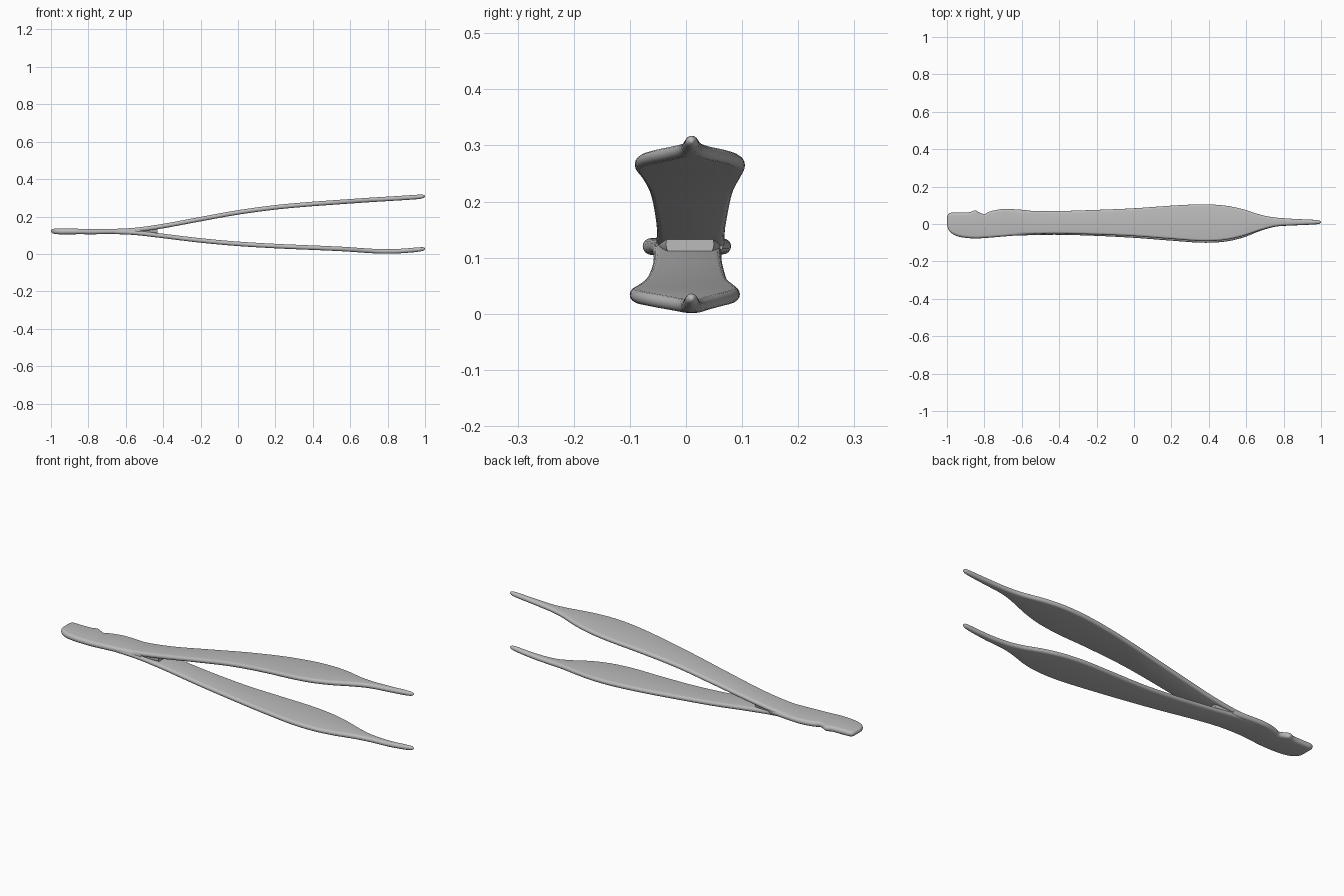
import bpy
import bmesh
import math
from mathutils import Vector

cube = bpy.data.objects.get("Cube")
if cube:
    bpy.data.objects.remove(cube, do_unlink=True)

steel = bpy.data.materials.new("brushed_steel_grey")
steel.use_nodes = True
GREY = (0.5, 0.5, 0.5, 1)
steel.diffuse_color = GREY
steel.node_tree.nodes["Principled BSDF"].inputs["Base Color"].default_value = GREY


def spline(rows, steps=6):
    """Catmull-Rom curve through rows of equal length."""
    pts = [Vector(r) for r in rows]
    out = []
    for i in range(len(pts) - 1):
        a, b = pts[max(i - 1, 0)], pts[i]
        c, d = pts[i + 1], pts[min(i + 2, len(pts) - 1)]
        for k in range(steps):
            t = k / steps
            out.append(0.5 * (2 * b + (c - a) * t + (2 * a - 5 * b + 4 * c - d) * t ** 2
                              + (3 * b - a - 3 * c + d) * t ** 3))
    return out + [pts[-1]]


def section(bm, x, front, back, z, thick, arc=8):
    """Flat strip cross-section with fully rounded edges."""
    mid, half = (front + back) / 2, (back - front) / 2
    r = min(thick / 2, half)
    ring = []
    for side in (1, -1):
        for k in range(arc + 1):
            a = math.pi * (k / arc - 0.5)
            y = mid + side * (half - r + r * math.cos(a))
            ring.append(bm.verts.new((x, y, z + side * thick / 2 * math.sin(a))))
    return ring


def blade(name, stations):
    """Loft through stations of (x, front y, back y, z, thickness)."""
    bm = bmesh.new()
    rings = [section(bm, *s) for s in stations]
    n = len(rings[0])
    for p, q in zip(rings, rings[1:]):
        for i in range(n):
            j = (i + 1) % n
            bm.faces.new((p[i], p[j], q[j], q[i]))
    bm.faces.new(rings[0])
    bm.faces.new(rings[-1])
    bmesh.ops.remove_doubles(bm, verts=bm.verts, dist=0.00005)
    bmesh.ops.recalc_face_normals(bm, faces=bm.faces)
    mesh = bpy.data.meshes.new(name)
    bm.to_mesh(mesh)
    bm.free()
    mesh.materials.append(steel)
    obj = bpy.data.objects.new(name, mesh)
    bpy.context.collection.objects.link(obj)
    bpy.ops.object.select_all(action="DESELECT")
    obj.select_set(True)
    bpy.context.view_layer.objects.active = obj
    bpy.ops.object.shade_smooth_by_angle(angle=math.radians(50))
    return obj


# Outline shared by both arms: x, front edge, back edge
outline = [(-0.66, -0.058, 0.070), (-0.55, -0.055, 0.068), (-0.4, -0.053, 0.068),
           (-0.2, -0.058, 0.074), (0, -0.067, 0.082), (0.2, -0.082, 0.096),
           (0.36, -0.093, 0.103), (0.48, -0.088, 0.097), (0.58, -0.067, 0.078),
           (0.68, -0.033, 0.048), (0.76, -0.013, 0.034), (0.86, -0.007, 0.027),
           (0.95, -0.003, 0.023), (0.985, 0, 0.020), (0.997, 0.005, 0.015), (1, 0.009, 0.011)]
upper_z = [0.122, 0.128, 0.149, 0.186, 0.222, 0.249, 0.264, 0.273, 0.280,
           0.287, 0.292, 0.298, 0.304, 0.307, 0.308, 0.308]
lower_z = [0.118, 0.113, 0.096, 0.072, 0.054, 0.042, 0.035, 0.030, 0.025,
           0.018, 0.014, 0.015, 0.022, 0.026, 0.027, 0.027]
END_THICKNESS = [0.02, 0.011, 0.002]

# Two springy arms tapering to narrow tips
for name, heights, shift in (("upper_arm", upper_z, 0.002), ("lower_arm", lower_z, -0.007)):
    thickness = [0.024] * (len(outline) - 3) + END_THICKNESS
    rows = []
    for (x, f, b), z, t in zip(outline, heights, thickness):
        w = min(1, (b - f) / 0.15) ** 2
        rows.append((x, f + shift * w, b + shift * w, z, t))
    blade(name, spline(rows))

# Handle strip with rounded end and a small nick on its back edge
handle = [(-1, 0.005, 0.03, 0.122, 0.004), (-0.995, -0.022, 0.050, 0.122, 0.018),
          (-0.98, -0.046, 0.060, 0.121, 0.028), (-0.94, -0.067, 0.061, 0.120, 0.031),
          (-0.88, -0.076, 0.063, 0.120, 0.030), (-0.85, -0.077, 0.073, 0.120, 0.029),
          (-0.83, -0.077, 0.063, 0.120, 0.029), (-0.80, -0.075, 0.053, 0.119, 0.029),
          (-0.77, -0.073, 0.067, 0.119, 0.028), (-0.7, -0.067, 0.080, 0.120, 0.028),
          (-0.6, -0.059, 0.076, 0.121, 0.028), (-0.52, -0.054, 0.066, 0.122, 0.032)]
blade("handle", spline(handle))

# Web filling the fork where the arms split
web = [(-0.62, -0.050, 0.066, 0.121, 0.024), (-0.53, -0.049, 0.062, 0.122, 0.036),
       (-0.47, -0.044, 0.057, 0.123, 0.044), (-0.43, -0.036, 0.050, 0.124, 0.046)]
blade("fork_web", spline(web))
